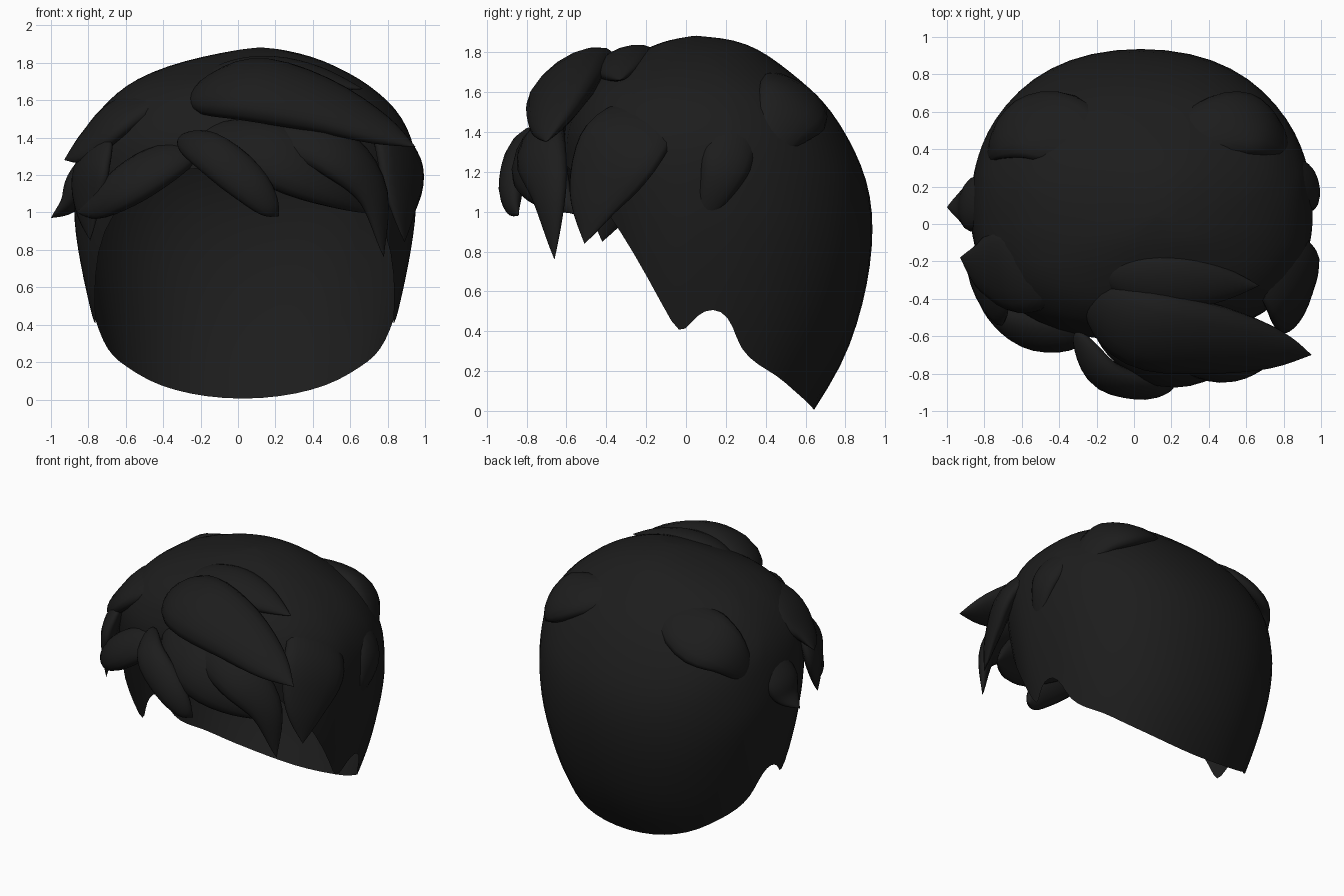
import bpy, bmesh, math
from mathutils import Vector

if "Cube" in bpy.data.objects:
    bpy.data.objects.remove(bpy.data.objects["Cube"])

mat = bpy.data.materials.new("dark_hair")
mat.diffuse_color = (0.012, 0.012, 0.012, 1)
mat.use_nodes = True
mat.node_tree.nodes["Principled BSDF"].inputs["Base Color"].default_value = mat.diffuse_color


def finish(name, bm, levels):
    bmesh.ops.recalc_face_normals(bm, faces=bm.faces)
    me = bpy.data.meshes.new(name)
    bm.to_mesh(me)
    bm.free()
    for p in me.polygons:
        p.use_smooth = True
    me.materials.append(mat)
    ob = bpy.data.objects.new(name, me)
    bpy.context.collection.objects.link(ob)
    if levels:
        m = ob.modifiers.new("smooth", 'SUBSURF')
        m.levels = m.render_levels = levels
    return ob


# Scalp shell: z, left x, right x, front y, back y
ROWS = [(1.885, .12, .12, .05, .05), (1.86, -.08, .33, -.10, .28),
        (1.80, -.34, .49, -.25, .40), (1.70, -.58, .68, -.45, .53),
        (1.58, -.72, .83, -.56, .68), (1.40, -.84, .94, -.63, .81),
        (1.20, -.87, .96, -.64, .91), (.95, -.88, .95, -.62, .955),
        (.70, -.84, .91, -.58, .935), (.40, -.77, .84, -.50, .86),
        (.20, -.71, .77, -.40, .78), (0, -.64, .69, -.30, .645)]

# Hairline: angle from the front, edge height (fringe, sideburn, ear notch, nape)
EDGE = [(0, 1.26), (18, 1.24), (35, 1.16), (50, 1.0), (62, .80), (75, .52), (82, .37),
        (88, .45), (92, .51), (97, .51), (101, .43), (104, .31), (112, .23), (122, .18),
        (136, .10), (150, .05), (165, .015)]


def section(z):
    for a, b in zip(ROWS, ROWS[1:]):
        if z >= b[0] - 1e-6:
            k = (a[0] - z) / (a[0] - b[0])
            return [p + (q - p) * k for p, q in zip(a, b)][1:]
    return ROWS[-1][1:]


cols = EDGE + [(180, 0.0)] + [(360 - a, z) for a, z in reversed(EDGE[1:])]
bm = bmesh.new()
pole = bm.verts.new((.12, .05, 1.885))
N, grid = 14, []
for ang, ze in cols:
    s, c = math.sin(math.radians(ang)), math.cos(math.radians(ang))
    line = []
    for i in range(1, N + 1):
        z = 1.885 - (1.885 - ze) * (i / N) ** 1.7
        power = 2.25 if c < 0 else 2.1 + .4 * min(1, max(0, (z - 1) / .4))
        sx, cy = [math.copysign(abs(v) ** (2 / power), v) for v in (s, c)]
        xl, xr, f, b = section(z)
        y = .05 - cy * (.05 - f) if c > 0 else .05 - cy * (b - .05)
        line.append(bm.verts.new(((xl + xr) / 2 + (xr - xl) / 2 * sx, y, z)))
    grid.append(line)
for j in range(len(grid)):
    a, b = grid[j], grid[(j + 1) % len(grid)]
    bm.faces.new((pole, a[0], b[0]))
    for i in range(N - 1):
        bm.faces.new((a[i], a[i + 1], b[i + 1], b[i]))
finish("hair_cap", bm, 1)


def spline(pts, t):
    n = len(pts) - 1
    i = min(int(t * n), n - 1)
    u = t * n - i
    p1, p2 = pts[i], pts[i + 1]
    p0 = pts[i - 1] if i else 2 * p1 - p2
    p3 = pts[i + 2] if i + 2 <= n else 2 * p2 - p1
    return .5 * (2 * p1 + (p2 - p0) * u + (2 * p0 - 5 * p1 + 4 * p2 - p3) * u * u
                 + (3 * p1 - p0 - 3 * p2 + p3) * u ** 3)


# Tapered lock: flattened tube lying along the head, rounded root, pointed tip
def lock(name, path, width, thick, peak=.4):
    pts = [Vector(p) for p in path]
    bm = bmesh.new()
    steps, sides, rings = 22, 16, []
    for i in range(1, steps):
        t = (1 - math.cos(math.pi * i / steps)) / 2
        p = spline(pts, t)
        tan = (spline(pts, min(1, t + .01)) - spline(pts, max(0, t - .01))).normalized()
        out = p - Vector((0, 0, .9))
        out = (out - tan * out.dot(tan)).normalized()
        side = tan.cross(out)
        if t < peak:
            r = math.sqrt(1 - (1 - t / peak) ** 2)
        else:
            r = 1 - ((t - peak) / (1 - peak)) ** 1.6
        rings.append([bm.verts.new(p + side * width * r * math.cos(a) + out * thick * r * math.sin(a))
                      for a in (2 * math.pi * k / sides for k in range(sides))])
    root, tip = bm.verts.new(pts[0]), bm.verts.new(pts[-1])
    for k in range(sides):
        n = (k + 1) % sides
        bm.faces.new((root, rings[0][n], rings[0][k]))
        bm.faces.new((tip, rings[-1][k], rings[-1][n]))
        for a, b in zip(rings, rings[1:]):
            bm.faces.new((a[k], a[n], b[n], b[k]))
    finish(name, bm, 0)


# Swept locks over the forehead
lock("main_swoop", [(-.25, -.40, 1.62), (.06, -.56, 1.66), (.42, -.62, 1.58),
                    (.74, -.67, 1.45), (.95, -.70, 1.35)], .25, .12, .3)
lock("top_swoop", [(-.17, -.27, 1.73), (.1, -.30, 1.75), (.4, -.32, 1.72), (.67, -.33, 1.66)], .16, .08, .45)
lock("center_fringe", [(-.31, -.58, 1.40), (-.16, -.80, 1.33), (.04, -.87, 1.17),
                       (.16, -.87, 1.04), (.22, -.84, .98)], .12, .07, .4)
lock("left_fringe", [(-.22, -.53, 1.34), (-.4, -.58, 1.26), (-.6, -.56, 1.14),
                     (-.75, -.47, 1.04), (-.86, -.35, 1.0)], .14, .08, .4)
lock("right_fringe", [(-.2, -.54, 1.42), (.15, -.73, 1.33), (.48, -.70, 1.17), (.74, -.56, .99)], .2, .10, .45)
lock("temple_fringe", [(.1, -.66, 1.44), (.48, -.73, 1.34), (.71, -.69, 1.12), (.78, -.66, .76)], .16, .08)

# Side locks, partly sunk into the cap
lock("right_side_lock", [(.66, -.10, 1.55), (.84, -.30, 1.36), (.87, -.44, 1.10), (.89, -.51, .84)], .24, .07)
lock("right_ear_lock", [(.76, .30, 1.5), (.90, .22, 1.3), (.945, .16, 1.13), (.88, .04, .86)], .13, .06)
lock("left_ear_lock", [(-.72, .12, 1.38), (-.84, .11, 1.18), (-.90, .10, 1.05), (-1.0, .09, .97)], .15, .07)
lock("left_temple_lock", [(-.2, -.12, 1.70), (-.58, -.24, 1.54), (-.79, -.23, 1.37), (-.93, -.18, 1.28)], .24, .08)
lock("left_sideburn", [(-.70, -.36, 1.42), (-.78, -.36, 1.24), (-.80, -.38, 1.05), (-.79, -.42, .85)], .2, .06)

# Low clumps curling round the crown
lock("left_crown_clump", [(-.10, .36, 1.68), (-.44, .52, 1.56), (-.69, .48, 1.44), (-.80, .3, 1.15)], .22, .075)
lock("right_crown_clump", [(.2, .46, 1.66), (.56, .54, 1.56), (.75, .47, 1.42), (.86, .32, 1.1)], .2, .08)
